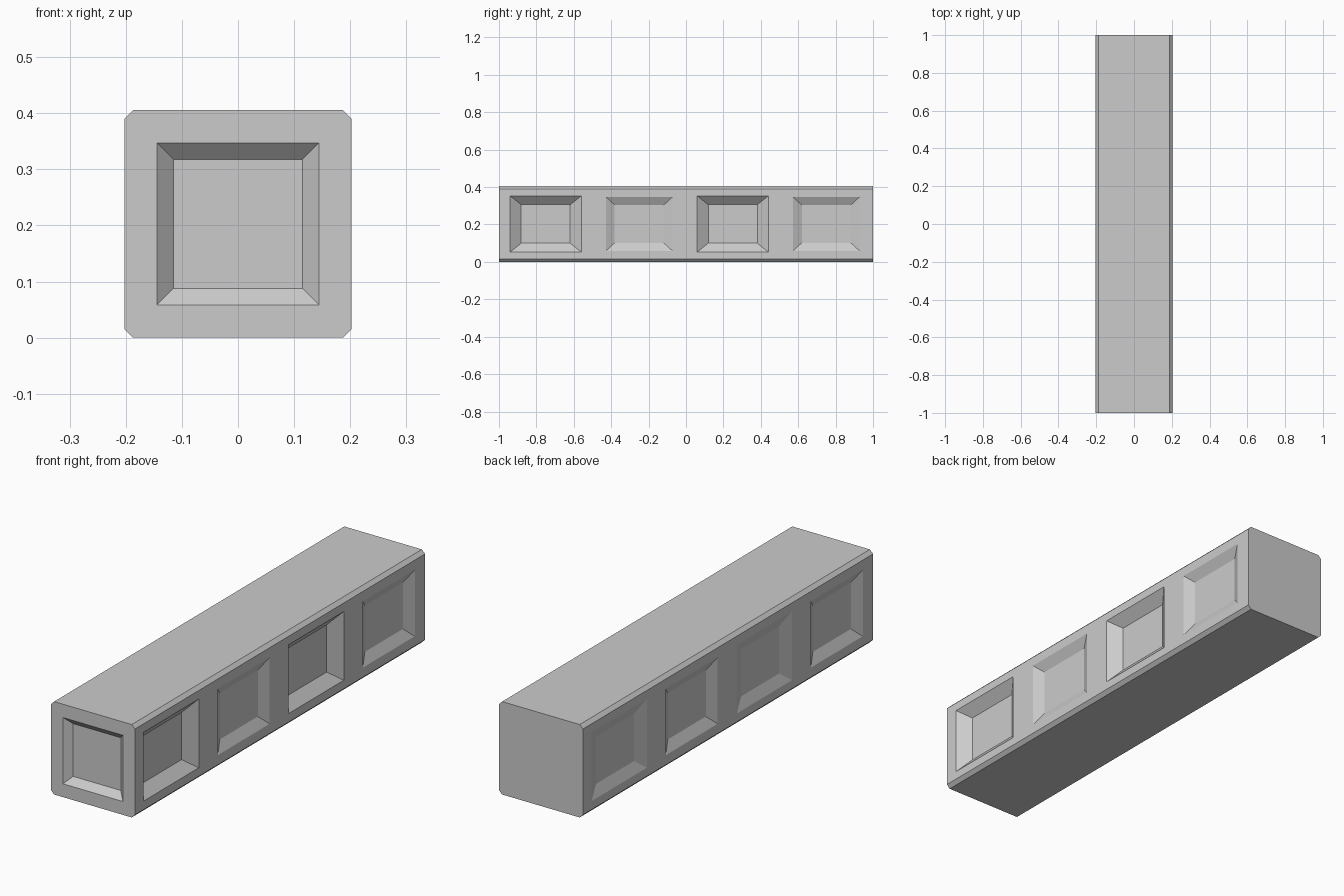
import bpy, bmesh
from mathutils import Vector

if "Cube" in bpy.data.objects:
    bpy.data.objects.remove(bpy.data.objects["Cube"])

H = 0.2027          # half width of the beam
C = 0.0155          # corner chamfer
MID = H             # height of the beam axis


def add_object(name, bm):
    bmesh.ops.recalc_face_normals(bm, faces=bm.faces)
    mesh = bpy.data.meshes.new(name)
    bm.to_mesh(mesh)
    bm.free()
    obj = bpy.data.objects.new(name, mesh)
    bpy.context.collection.objects.link(obj)
    return obj


def prism(bm, rings):
    """Skin two matching loops of points and cap both ends."""
    a, b = [[bm.verts.new(p) for p in ring] for ring in rings]
    n = len(a)
    for i in range(n):
        j = (i + 1) % n
        bm.faces.new((a[i], a[j], b[j], b[i]))
    bm.faces.new(a[::-1])
    bm.faces.new(b)


def recess(bm, centre, normal, half_u, half_z, inset_u, inset_z, depth):
    """Tapered block that sinks a sloped panel; it overshoots the surface a little."""
    centre, normal, up = Vector(centre), Vector(normal), Vector((0, 0, 1))
    u = up.cross(normal)
    rings = []
    for t in (-0.3, 1.0):
        hu, hz = half_u - inset_u * t, half_z - inset_z * t
        rings.append([centre - normal * depth * t + u * hu * su + up * hz * sz
                      for su, sz in ((-1, -1), (1, -1), (1, 1), (-1, 1))])
    prism(bm, rings)


# Beam: square section with chamfered long edges
K = H - C
section = [(-K, -H), (K, -H), (H, -K), (H, K), (K, H), (-K, H), (-H, K), (-H, -K)]
bm = bmesh.new()
prism(bm, [[(x, y, z + MID) for x, z in section] for y in (-1, 1)])
beam = add_object("panelled_beam", bm)

# Side panels: large and small alternate; large ones are shallower on the left
bm = bmesh.new()
for side, large_depth in ((1, 0.042), (-1, 0.02)):
    for i in range(4):
        centre = (side * H, side * (-0.75 + 0.5 * i), MID)
        if i % 2 == 0:
            recess(bm, centre, (side, 0, 0), 0.19, 0.15, 0.059, 0.047, large_depth)
        else:
            recess(bm, centre, (side, 0, 0), 0.179, 0.145, 0.048, 0.044, 0.024)

# Front end panel
recess(bm, (0, -1, MID), (0, -1, 0), 0.1445, 0.1445, 0.0295, 0.0295, 0.028)
cutter = add_object("panel_cutter", bm)
cutter.hide_render = True

# Carve the panels and discard the cutter
mod = beam.modifiers.new("panels", 'BOOLEAN')
mod.operation = 'DIFFERENCE'
mod.solver = 'EXACT'
mod.object = cutter
bpy.context.view_layer.objects.active = beam
beam.select_set(True)
bpy.ops.object.modifier_apply(modifier=mod.name)
bpy.data.objects.remove(cutter)
